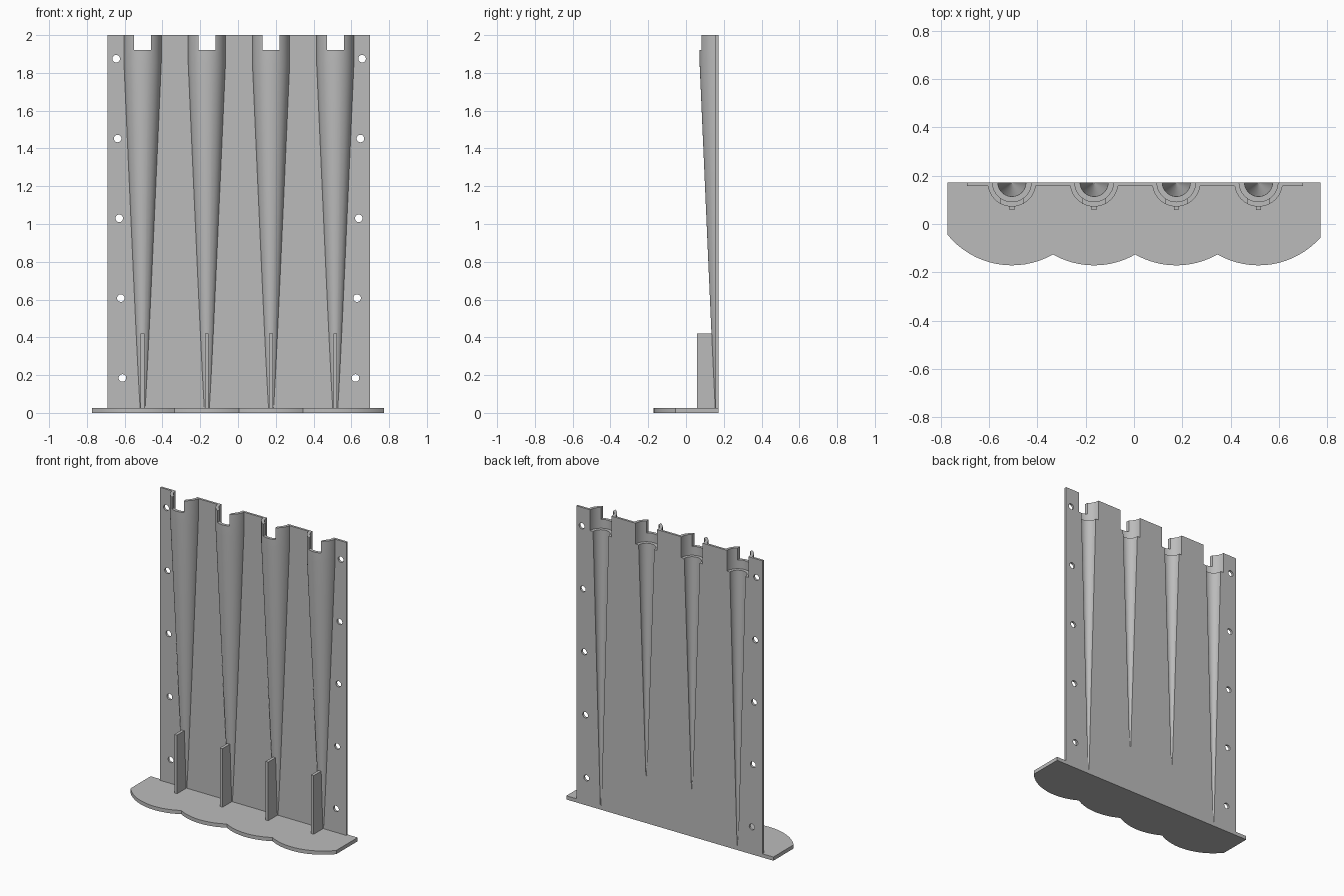
import bpy, bmesh, math
from mathutils import Matrix

cube = bpy.data.objects.get("Cube")
if cube:
    bpy.data.objects.remove(cube, do_unlink=True)

BACK, BASE_TOP = 0.172, 0.025
CENTRES = [-0.505 + 0.34 * i for i in range(4)]

grey = bpy.data.materials.new("plain grey")
grey.use_nodes = True
colour = (0.5, 0.5, 0.5, 1)
grey.diffuse_color = colour
grey.node_tree.nodes["Principled BSDF"].inputs["Base Color"].default_value = colour


def finish(name, bm):
    bmesh.ops.recalc_face_normals(bm, faces=bm.faces[:])
    mesh = bpy.data.meshes.new(name)
    bm.to_mesh(mesh)
    bm.free()
    mesh.materials.append(grey)
    obj = bpy.data.objects.new(name, mesh)
    bpy.context.collection.objects.link(obj)
    return obj


def box(name, low, high):
    bm = bmesh.new()
    bmesh.ops.create_cube(bm, size=1)
    for v in bm.verts:
        v.co = [low[k] if v.co[k] < 0 else high[k] for k in range(3)]
    return finish(name, bm)


def lathe(name, x, profile, sides=64):
    """Closed turned solid about a vertical axis; profile holds (radius, z)."""
    bm = bmesh.new()
    rings = [[bm.verts.new((x + r * math.cos(2 * math.pi * i / sides),
                            BACK + r * math.sin(2 * math.pi * i / sides), z))
              for i in range(sides)] for r, z in profile]
    for a, b in zip(rings, rings[1:]):
        for i in range(sides):
            j = (i + 1) % sides
            bm.faces.new((a[i], a[j], b[j], b[i]))
    bm.faces.new(rings[0][::-1])
    bm.faces.new(rings[-1])
    return finish(name, bm)


def hole_pin(x, z):
    bm = bmesh.new()
    bmesh.ops.create_cone(bm, cap_ends=True, segments=24, radius1=0.02, radius2=0.02, depth=0.2,
                          matrix=Matrix.Translation((x, BACK, z)) @ Matrix.Rotation(math.pi / 2, 4, "X"))
    return finish("hole_cutter", bm)


def combine(target, tool, operation):
    tool.hide_render = True
    mod = target.modifiers.new("cut", "BOOLEAN")
    mod.operation, mod.object, mod.solver = operation, tool, "EXACT"
    bpy.context.view_layer.objects.active = target
    bpy.ops.object.modifier_apply(modifier=mod.name)
    bpy.data.objects.remove(tool, do_unlink=True)


def smooth(obj):
    bpy.ops.object.select_all(action="DESELECT")
    obj.select_set(True)
    bpy.context.view_layer.objects.active = obj
    bpy.ops.object.shade_smooth_by_angle(angle=math.radians(25))


# Back panel with tapered half sockets and front fins
panel = box("socket_panel", (-0.69, 0.157, 0.015), (0.698, 0.2, 2.05))
for x in CENTRES:
    combine(panel, lathe("socket", x, [(0.0196, 0.015), (0.1, 1.85), (0.1, 2.05)]), "UNION")
    combine(panel, box("fin", (x - 0.01, 0.057, 0.012), (x + 0.01, 0.159, 0.42)), "UNION")

# Trim the back and top flush
combine(panel, box("trim", (-1, -1, -1), (1, BACK, 2)), "INTERSECT")

# Tapered bores, wider mouths and front notches; the outer bores run deeper
for i, x in enumerate(CENTRES):
    tip = 0.03 if i in (0, 3) else 0.32
    combine(panel, lathe("bore", x, [(0.004, tip), (0.058, 1.86), (0.08, 1.86), (0.08, 2.1)]), "DIFFERENCE")
    combine(panel, box("notch", (x - 0.045, 0, 1.92), (x + 0.045, BACK, 2.1)), "DIFFERENCE")

# Mounting holes lean slightly with the socket edges
for i in range(5):
    z = 0.185 + 0.4225 * i
    for x in (-0.612 - 0.0083 * i, 0.622 + 0.0087 * i):
        combine(panel, hole_pin(x, z), "DIFFERENCE")
smooth(panel)

# Scalloped foot plate: one arc in front of each socket
radius, half = 0.343, 0.772
bounds = [-half] + [x + 0.17 for x in CENTRES[:3]] + [half]
outline = [(half, BACK), (-half, BACK)]
for x, start, end in zip(CENTRES, bounds, bounds[1:]):
    a, b = (math.asin((e - x) / radius) for e in (start, end))
    steps = 16
    for k in range(steps + (end == half)):
        t = a + (b - a) * k / steps
        outline.append((x + radius * math.sin(t), BACK - radius * math.cos(t)))
bm = bmesh.new()
face = bm.faces.new([bm.verts.new((x, y, 0)) for x, y in outline])
top = bmesh.ops.extrude_face_region(bm, geom=[face])["geom"]
bmesh.ops.translate(bm, vec=(0, 0, BASE_TOP), verts=[g for g in top if isinstance(g, bmesh.types.BMVert)])
smooth(finish("foot_plate", bm))
